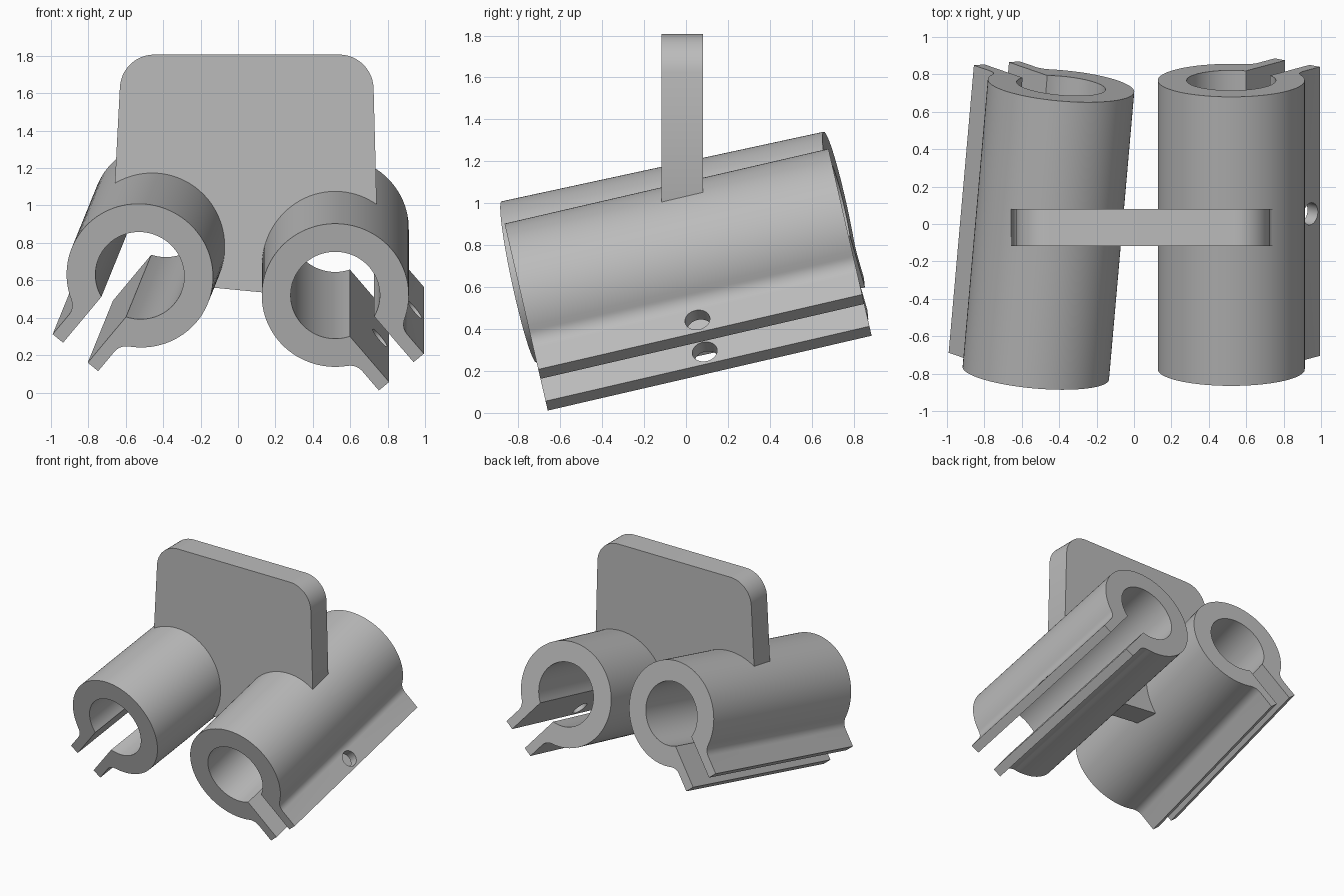
import bpy, bmesh
from math import sin, cos, asin, atan2, sqrt, pi
from mathutils import Vector, Matrix

if "Cube" in bpy.data.objects:
    bpy.data.objects.remove(bpy.data.objects["Cube"], do_unlink=True)

grey = bpy.data.materials.new("plain grey")
grey.use_nodes = True
grey.diffuse_color = (0.5, 0.5, 0.5, 1)
grey.node_tree.nodes["Principled BSDF"].inputs["Base Color"].default_value = grey.diffuse_color

OUTER, BORE = 0.393, 0.2385       # tube radii
GAP, FLANGE, TIP = 0.085, 0.157, 0.55  # half slot, half clamp width, clamp reach
FILLET = 0.085
SLOT_ANGLE = -0.873               # slot points down and outwards


def arc(cx, cy, r, a0, a1, n):
    return [(cx + r * cos(a0 + (a1 - a0) * i / n),
             cy + r * sin(a0 + (a1 - a0) * i / n)) for i in range(n + 1)]


def prism(name, points, matrix, length):
    """Extrude a closed profile along the local z axis of matrix."""
    bm = bmesh.new()
    base = bm.faces.new([bm.verts.new((x, y, 0)) for x, y in points])
    ext = bmesh.ops.extrude_face_region(bm, geom=[base], use_keep_orig=True)
    top = [g for g in ext["geom"] if isinstance(g, bmesh.types.BMVert)]
    bmesh.ops.translate(bm, verts=top, vec=(0, 0, length))
    bmesh.ops.recalc_face_normals(bm, faces=bm.faces)
    bm.transform(matrix)
    bmesh.ops.recalc_face_normals(bm, faces=bm.faces)
    mesh = bpy.data.meshes.new(name)
    bm.to_mesh(mesh)
    bm.free()
    obj = bpy.data.objects.new(name, mesh)
    bpy.context.collection.objects.link(obj)
    mesh.materials.append(grey)
    return obj


def activate(obj):
    bpy.ops.object.select_all(action="DESELECT")
    obj.select_set(True)
    bpy.context.view_layer.objects.active = obj


def cut(obj, cutter):
    activate(obj)
    mod = obj.modifiers.new("cut", "BOOLEAN")
    mod.operation, mod.solver, mod.object = "DIFFERENCE", "EXACT", cutter
    bpy.ops.object.modifier_apply(modifier=mod.name)
    bpy.data.objects.remove(cutter, do_unlink=True)


def frame(x_axis, y_axis, z_axis, origin):
    m = Matrix((x_axis, y_axis, z_axis)).transposed().to_4x4()
    m.translation = origin
    return m


def circle(r, n=48):
    return arc(0, 0, r, 0, 2 * pi, n)[:-1]


def clamp_profile():
    """Split ring with two parallel clamp flanges around local +x."""
    vf = FLANGE + FILLET
    uf = sqrt((OUTER + FILLET) ** 2 - vf ** 2)
    alpha = atan2(vf, uf)
    mouth = asin(GAP / BORE)
    upper = [(TIP, GAP), (TIP, FLANGE)] + arc(uf, vf, FILLET, -pi / 2, alpha - pi, 8)
    lower = [(x, -y) for x, y in reversed(upper)]
    outer = arc(0, 0, OUTER, alpha, 2 * pi - alpha, 80)[1:-1]
    inner = arc(0, 0, BORE, 2 * pi - mouth, mouth, 64)
    return upper + outer + lower + inner


def clamp_tube(name, front, back, side):
    front, back = Vector(front), Vector(back)
    d = (back - front).normalized()
    across = d.cross(Vector((0, 0, 1))).normalized()
    up = across.cross(d)
    length = (back - front).length
    u = across * side * cos(SLOT_ANGLE) + up * sin(SLOT_ANGLE)
    v = d.cross(u)
    tube = prism(name, clamp_profile(), frame(u, v, d, front), length)
    # bolt hole through both flanges
    mid = (front + back) / 2 + u * 0.473
    cut(tube, prism("bolt_cutter", circle(0.06), frame(u, d, u.cross(d), mid - u.cross(d) * 0.3), 0.6))
    # bore used to clear the plate
    bore = prism("bore_cutter", circle(BORE + 0.006, 64), frame(u, v, d, front), length)
    return tube, bore


left_tube, left_bore = clamp_tube("left_clamp_tube", (0.52, -0.777, 0.52), (0.52, 0.768, 0.877), 1)
right_tube, right_bore = clamp_tube("right_clamp_tube", (-0.525, -0.797, 0.625), (-0.39, 0.74, 0.957), -1)

# mounting plate: rounded top, slightly flared sides, foot between the tubes
R = 0.185
outline = ([(0.52, 0.498), (0.743, 0.95)]
           + arc(0.54, 1.807 - R, R, 0, pi / 2, 12)
           + arc(-0.447, 1.807 - R, R, pi / 2, pi, 12)
           + [(-0.663, 1.03), (-0.46, 0.592)])
X, Y, Z = Vector((1, 0, 0)), Vector((0, 1, 0)), Vector((0, 0, 1))
plate = prism("mounting_plate", outline, frame(X, Z, Y, (0, -0.118, 0)), 0.198)
cut(plate, left_bore)
cut(plate, right_bore)
for x in (-0.449, 0.523):
    cut(plate, prism("screw_cutter", circle(0.054), frame(X, Z, Y, (x, -0.3, 1.608)), 0.6))

for obj in (left_tube, right_tube, plate):
    activate(obj)
    bpy.ops.object.shade_smooth_by_angle(angle=0.5)
